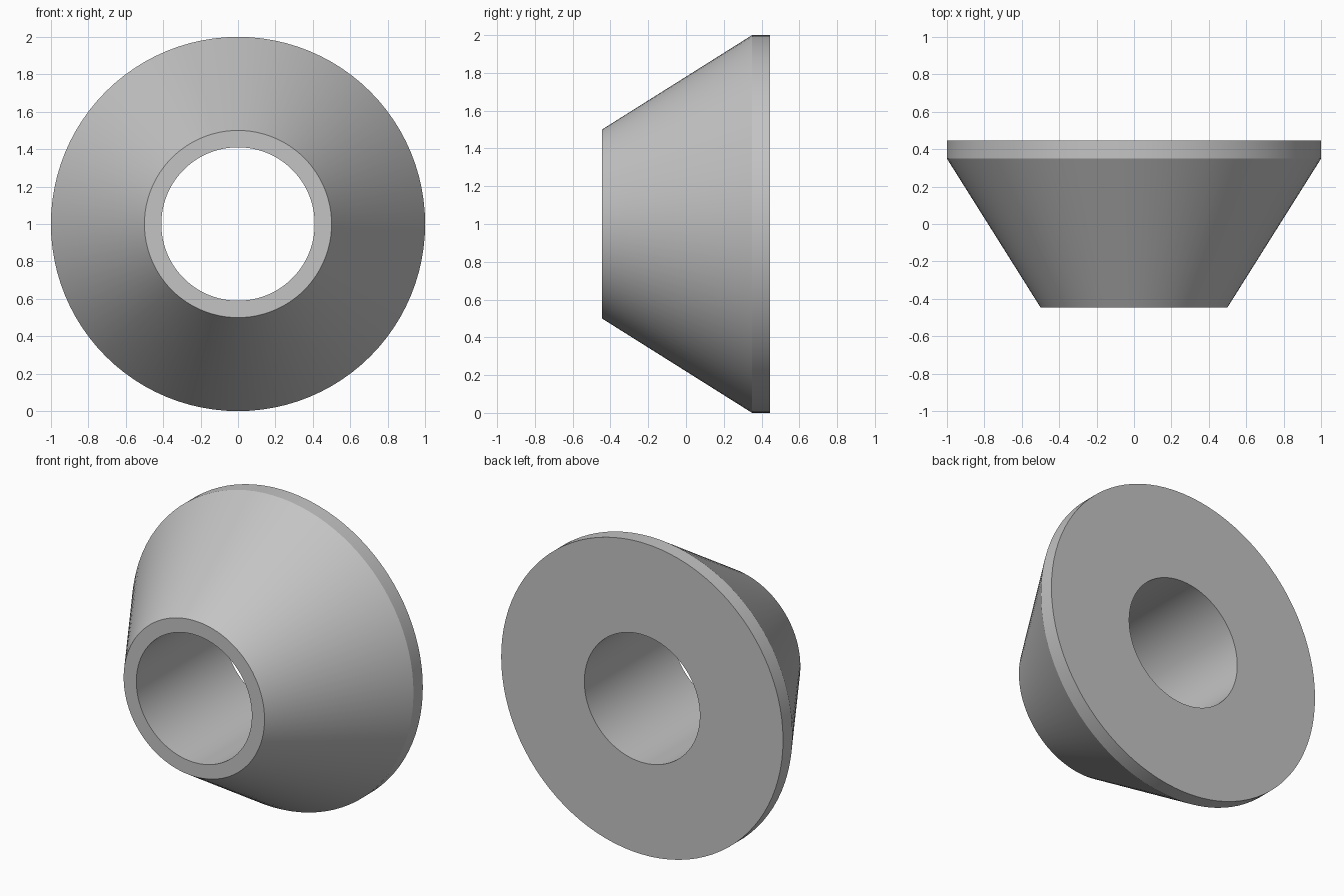
import bpy
import bmesh
import math
from mathutils import Matrix, Vector

cube = bpy.data.objects.get("Cube")
if cube:
    bpy.data.objects.remove(cube, do_unlink=True)

SEGMENTS = 96
AXIS_HEIGHT = 1.0

# Plain grey material
grey = bpy.data.materials.new("plain_grey")
grey.use_nodes = True
colour = (0.55, 0.55, 0.55, 1)
grey.diffuse_color = colour
grey.node_tree.nodes["Principled BSDF"].inputs["Base Color"].default_value = colour

# Closed cross-section as (radius, y): nose, cone, rim, back, bore
profile = [(0.41, -0.445), (0.5, -0.445), (1.0, 0.35), (1.0, 0.445), (0.41, 0.445)]


def lathe(name, section, material):
    """Revolve a closed section around the y axis."""
    bm = bmesh.new()
    rings = []
    for step in range(SEGMENTS):
        turn = Matrix.Rotation(math.tau * step / SEGMENTS, 3, "Y")
        rings.append([bm.verts.new(turn @ Vector((r, y, 0))) for r, y in section])
    count = len(section)
    for i, ring in enumerate(rings):
        following = rings[(i + 1) % SEGMENTS]
        for j in range(count):
            k = (j + 1) % count
            bm.faces.new((ring[j], ring[k], following[k], following[j]))
    bmesh.ops.recalc_face_normals(bm, faces=bm.faces)
    mesh = bpy.data.meshes.new(name)
    bm.to_mesh(mesh)
    bm.free()
    mesh.materials.append(material)
    obj = bpy.data.objects.new(name, mesh)
    bpy.context.collection.objects.link(obj)
    return obj


# Tapered bushing with a cylindrical rim and a through bore
bushing = lathe("tapered_bushing", profile, grey)
bushing.location.z = AXIS_HEIGHT
bpy.ops.object.select_all(action="DESELECT")
bushing.select_set(True)
bpy.context.view_layer.objects.active = bushing
bpy.ops.object.shade_smooth_by_angle(angle=math.radians(25))
